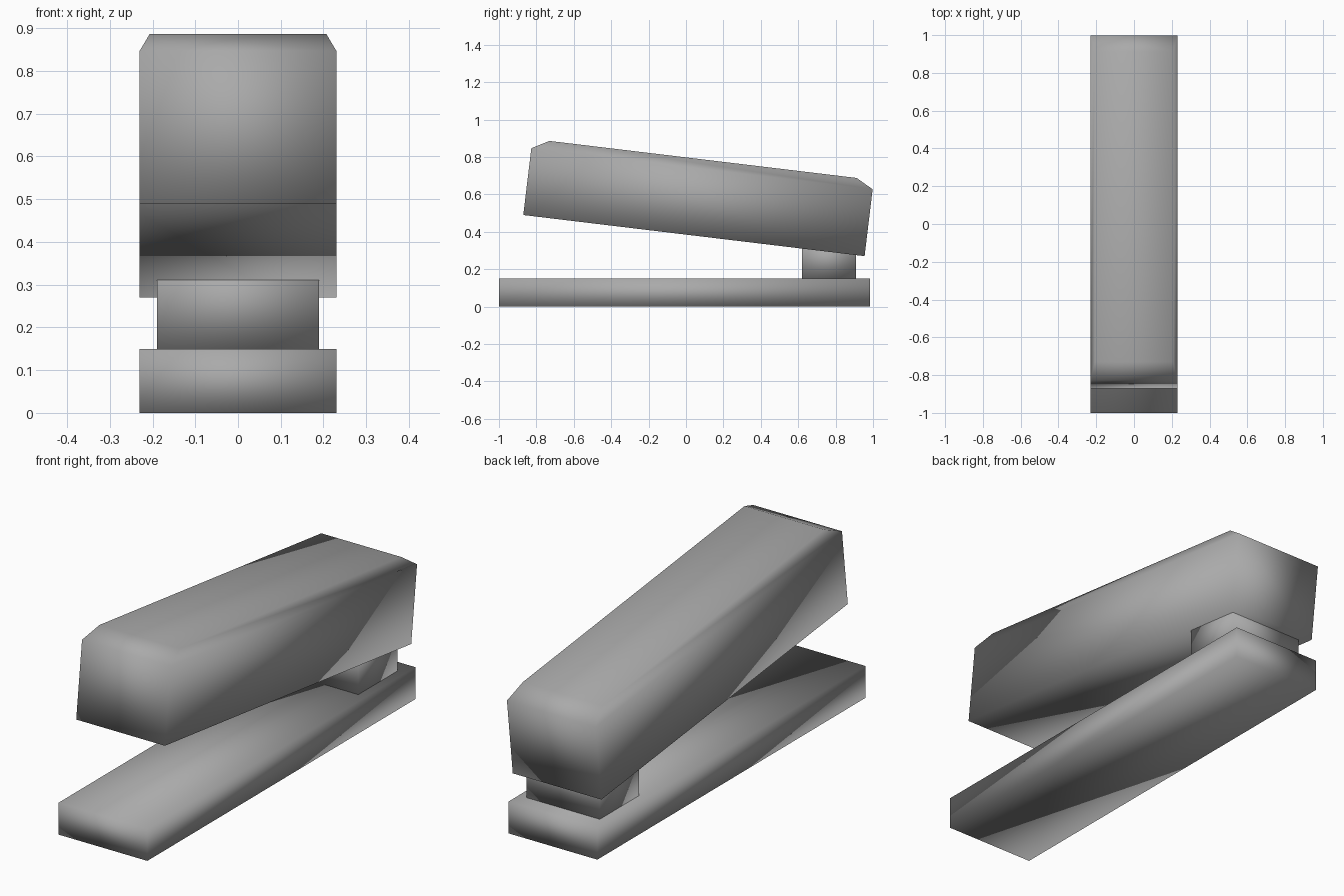
import bpy
import bmesh
from math import radians
from mathutils import Matrix

default_cube = bpy.data.objects.get("Cube")
if default_cube:
    bpy.data.objects.remove(default_cube, do_unlink=True)

grey = bpy.data.materials.new("mid grey")
grey.use_nodes = True
grey.diffuse_color = (0.4, 0.4, 0.4, 1)
grey.node_tree.nodes["Principled BSDF"].inputs["Base Color"].default_value = (0.4, 0.4, 0.4, 1)


def block(name, x, y, z, bevel_top=0):
    """Smooth-shaded box from (min, max) ranges, with an optional tapered cap."""
    bm = bmesh.new()
    bmesh.ops.create_cube(bm, size=1)
    size = [hi - lo for lo, hi in (x, y, z)]
    centre = [(hi + lo) / 2 for lo, hi in (x, y, z)]
    bmesh.ops.transform(bm, matrix=Matrix.Translation(centre) @ Matrix.Diagonal((*size, 1)), verts=bm.verts)
    if bevel_top:
        # Extrude the top face and shrink it about its centre
        top = max(bm.faces, key=lambda f: f.calc_center_median().z)
        cap = bmesh.ops.extrude_discrete_faces(bm, faces=[top])["faces"][0]
        for v in cap.verts:
            v.co.x = centre[0] + (v.co.x - centre[0]) * 0.9
            v.co.y = centre[1] + (v.co.y - centre[1]) * 0.9
            v.co.z += bevel_top
    bmesh.ops.recalc_face_normals(bm, faces=bm.faces)
    for f in bm.faces:
        f.smooth = True
    mesh = bpy.data.meshes.new(name)
    bm.to_mesh(mesh)
    bm.free()
    mesh.materials.append(grey)
    obj = bpy.data.objects.new(name, mesh)
    bpy.context.collection.objects.link(obj)
    return obj


# Flat base plate and the hinge post near its back
block("base", (-0.23, 0.23), (-1, 0.985), (0, 0.15))
block("hinge_post", (-0.19, 0.19), (0.62, 0.91), (0.15, 0.36))

# Long upper arm, tilted up towards the front
arm = block("arm", (-0.23, 0.23), (0, 1.838), (0, 0.36), 0.05)
arm.location = (0, -0.87, 0.49)
arm.rotation_euler.x = radians(-6.87)
